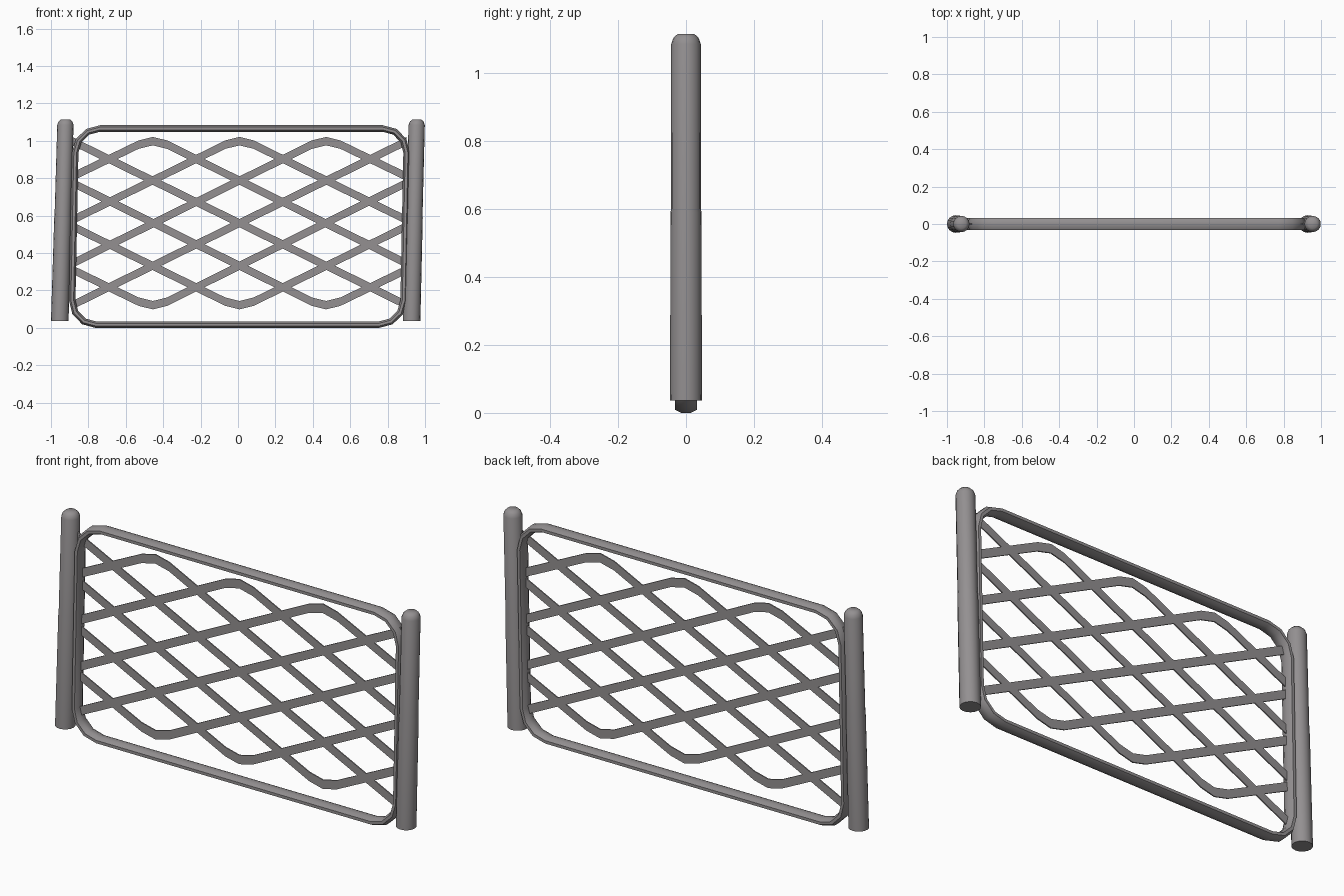
import bpy, bmesh, math

if "Cube" in bpy.data.objects:
    bpy.data.objects.remove(bpy.data.objects["Cube"])

metal = bpy.data.materials.new("grey metal")
metal.diffuse_color = (0.295, 0.28, 0.285, 1)
metal.use_nodes = True
metal.node_tree.nodes["Principled BSDF"].inputs["Base Color"].default_value = metal.diffuse_color


def make_object(name, bm, smooth_angle=None):
    bmesh.ops.recalc_face_normals(bm, faces=bm.faces)
    mesh = bpy.data.meshes.new(name)
    bm.to_mesh(mesh)
    bm.free()
    mesh.materials.append(metal)
    if smooth_angle:
        mesh.shade_smooth()
        mesh.set_sharp_from_angle(angle=math.radians(smooth_angle))
    obj = bpy.data.objects.new(name, mesh)
    bpy.context.collection.objects.link(obj)
    return obj


def loft(bm, rings, closed=False):
    """Join rings of points with quads; cap the ends unless closed."""
    loops = [[bm.verts.new(p) for p in ring] for ring in rings]
    n = len(loops[0])
    pairs = list(zip(loops, loops[1:]))
    if closed:
        pairs.append((loops[-1], loops[0]))
    for a, b in pairs:
        for i in range(n):
            j = (i + 1) % n
            bm.faces.new((a[i], a[j], b[j], b[i]))
    if not closed:
        bm.faces.new(loops[0])
        bm.faces.new(loops[-1])


# Leaning end posts with rounded tops
PROFILE = [(0.036, 0.047), (0.59, 0.0455), (0.60, 0.044), (1.085, 0.0435),
           (1.103, 0.037), (1.115, 0.024)]
for name, x0, x1 in (("left_post", -0.953, -0.922), ("right_post", 0.928, 0.956)):
    bm = bmesh.new()
    rings = []
    for z, r in PROFILE:
        cx = x0 + (x1 - x0) * (z - 0.036) / 1.079
        rings.append([(cx + r * math.cos(a), r * math.sin(a), z)
                      for a in (math.tau * i / 16 for i in range(16))])
    loft(bm, rings)
    make_object(name, bm, 50)

# Rounded rectangular frame with a flattened octagonal tube, slightly sheared
HALF_X, HALF_Z, MID_Z, R = 0.886, 0.5245, 0.5415, 0.13
SEC_N, SEC_Y = 0.0175 / math.cos(math.pi / 8), 0.033 / math.cos(math.pi / 8)
rings = []
for q, (sx, sz) in enumerate(((1, 1), (-1, 1), (-1, -1), (1, -1))):
    for k in range(4):
        a = math.radians(90 * q + 30 * k)
        ring = []
        for i in range(8):
            t = math.tau * (i + 0.5) / 8
            r = R + SEC_N * math.cos(t)
            dz = sz * (HALF_Z - R) + r * math.sin(a)
            x = 0.0075 + sx * (HALF_X - R) + r * math.cos(a) + 0.02 * dz
            ring.append((x, SEC_Y * math.sin(t), MID_Z + dz))
        rings.append(ring)
bm = bmesh.new()
loft(bm, rings, closed=True)
make_object("frame", bm, 50)

# Diamond lattice: zigzag strips that bounce off the top and bottom
CX, DX, Z0, DZ = 0.008, 0.2316, 0.096, 0.116
HALF_W, HALF_T, END = 0.0225, 0.003, 3.86


def strip_height(k, start, direction):
    """Triangle wave in lattice units, with softened peaks."""
    u = (start + direction * (k + 4)) % 16
    h = u if u <= 8 else 16 - u
    return min(max(h, 0.22), 7.78)


bm = bmesh.new()
paths = [(h, 1) for h in (0, 2, 4, 6)] + [(h, -1) for h in (2, 4, 6, 8)]
for start, direction in paths:
    bounce = (8 - start if direction > 0 else start) - 4
    ks = [-END, END]
    if bounce < 4:
        ks[1:1] = [bounce - 0.33, bounce, bounce + 0.33]
    rings = []
    for k in ks:
        x, z = CX + DX * k, Z0 + DZ * strip_height(k, start, direction)
        if len(ks) > 2 and k in (bounce - 0.33, bounce + 0.33):
            z -= direction * 0.006
        rings.append([(x, -HALF_T, z - HALF_W), (x, HALF_T, z - HALF_W),
                      (x, HALF_T, z + HALF_W), (x, -HALF_T, z + HALF_W)])
    loft(bm, rings)
make_object("lattice_strips", bm)
